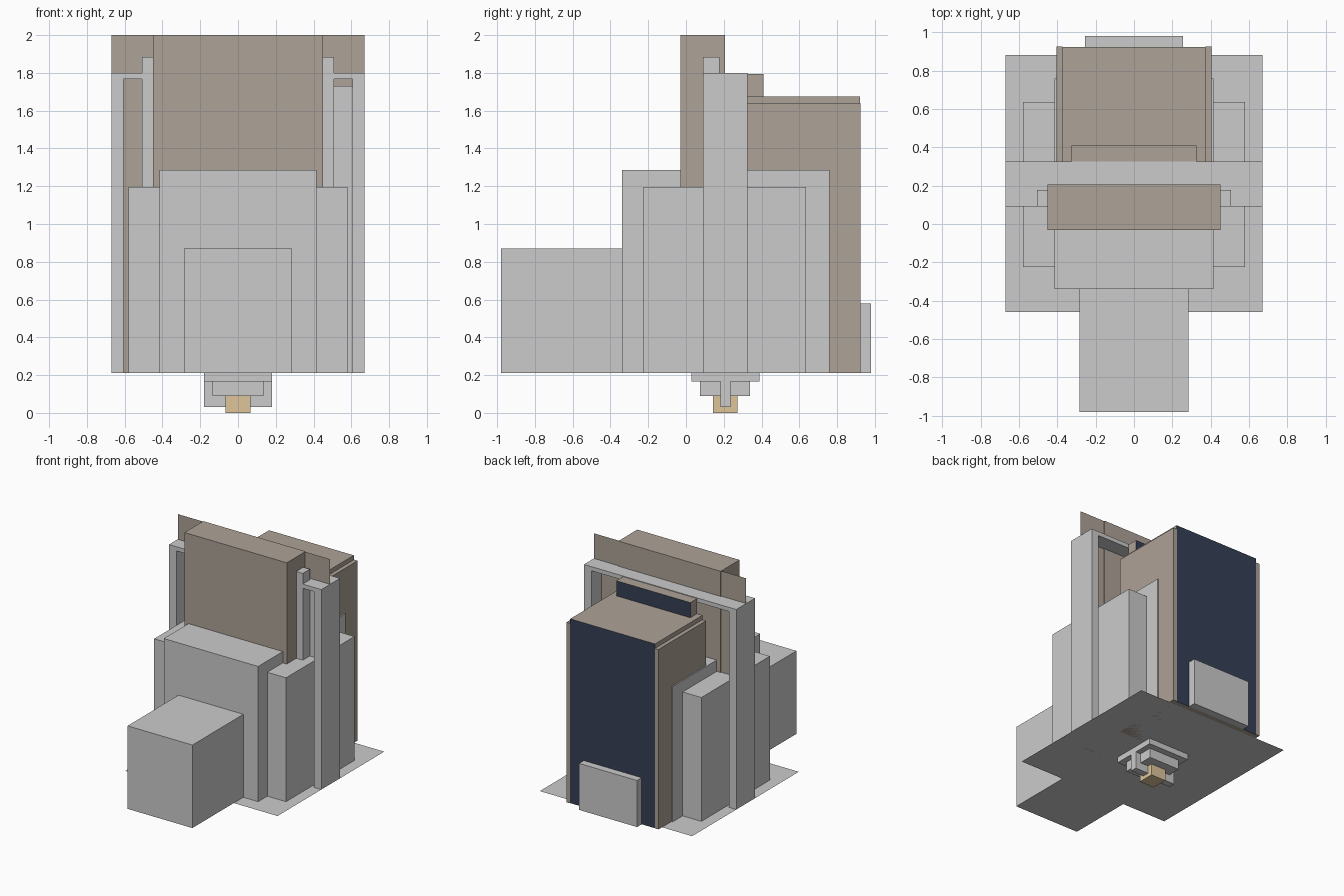
import bpy

if "Cube" in bpy.data.objects:
    bpy.data.objects.remove(bpy.data.objects["Cube"])


def material(name, color):
    m = bpy.data.materials.new(name)
    m.diffuse_color = color
    m.use_nodes = True
    m.node_tree.nodes["Principled BSDF"].inputs["Base Color"].default_value = m.diffuse_color
    return m


TAN = material("tan", (0.42, 0.36, 0.31, 1))
NAVY = material("navy", (0.035, 0.05, 0.09, 1))
SAND = material("sand", (0.74, 0.56, 0.33, 1))
FLOOR = 0.21


def mesh_object(name, verts, faces, mat=None):
    me = bpy.data.meshes.new(name)
    me.from_pydata(verts, [], faces)
    ob = bpy.data.objects.new(name, me)
    bpy.context.collection.objects.link(ob)
    if mat:
        me.materials.append(mat)
    return ob


def box(name, x, y, z, mat=None, back=None):
    """Box from (min, max) ranges; optional second material on its rear face."""
    verts = [(a, b, c) for a in x for b in y for c in z]
    faces = [(0, 1, 3, 2), (4, 6, 7, 5), (0, 4, 5, 1),
             (2, 3, 7, 6), (0, 2, 6, 4), (1, 5, 7, 3)]
    ob = mesh_object(name, verts, faces, mat)
    if back:
        ob.data.materials.append(back)
        ob.data.polygons[3].material_index = 1
    return ob


def sym(w):
    return (-w, w)


# Base sheet
mesh_object("base_sheet", [(-.67, -.46, FLOOR), (.67, -.46, FLOOR),
                           (.67, .88, FLOOR), (-.67, .88, FLOOR)], [(0, 1, 2, 3)])

# Stepped grey body
box("front_block", sym(.285), (-.98, -.34), (FLOOR, .87))
box("main_block", sym(.415), (-.34, .76), (FLOOR, 1.285))
box("side_block", sym(.58), (-.225, .635), (FLOOR, 1.195))

# Arch frame: one U profile extruded along y
outline = [(-.67, FLOOR), (-.67, 1.80), (.67, 1.80), (.67, FLOOR),
           (.605, FLOOR), (.605, 1.767), (-.605, 1.767), (-.605, FLOOR)]
n = len(outline)
verts = [(x, y, z) for y in (.09, .325) for x, z in outline]
quads = [(0, 1, 6, 7), (1, 2, 5, 6), (2, 3, 4, 5)]
faces = quads + [tuple(i + n for i in reversed(q)) for q in quads]
faces += [(i, i + n, (i + 1) % n + n, (i + 1) % n) for i in range(n)]
mesh_object("arch_frame", verts, faces)

# Parts standing inside the arch
box("inner_column", sym(.507), (.09, .178), (FLOOR, 1.885))
box("upper_slab", sym(.45), (-.03, .207), (FLOOR, 2.0), TAN)
mesh_object("backing_panel", [(-.67, .2, FLOOR), (.67, .2, FLOOR),
                              (.67, .2, 2), (-.67, .2, 2)], [(0, 1, 2, 3)], TAN)
box("gap_panel", (.50, .605), (.178, .197), (FLOOR, 1.73))

# Rear housing with dark back
box("rear_housing", sym(.373), (.325, .922), (FLOOR, 1.675), TAN, NAVY)
for side, s in (("left", -1), ("right", 1)):
    box("rear_side_" + side, sorted((s * .373, s * .405)), (.325, .925),
        (FLOOR, 1.64), TAN)
box("roof_block", sym(.325), (.325, .41), (1.675, 1.795), TAN, NAVY)
box("rear_step", sym(.255), (.922, .98), (FLOOR, .58))

# Stepped plug underneath
box("plug_plate", sym(.18), (.03, .39), (.165, FLOOR))
box("plug_body", sym(.135), (.075, .34), (.09, .165))
box("plug_fin", sym(.18), (.182, .235), (.03, .165))
box("plug_tip", sym(.065), (.143, .273), (0, .09), SAND)
